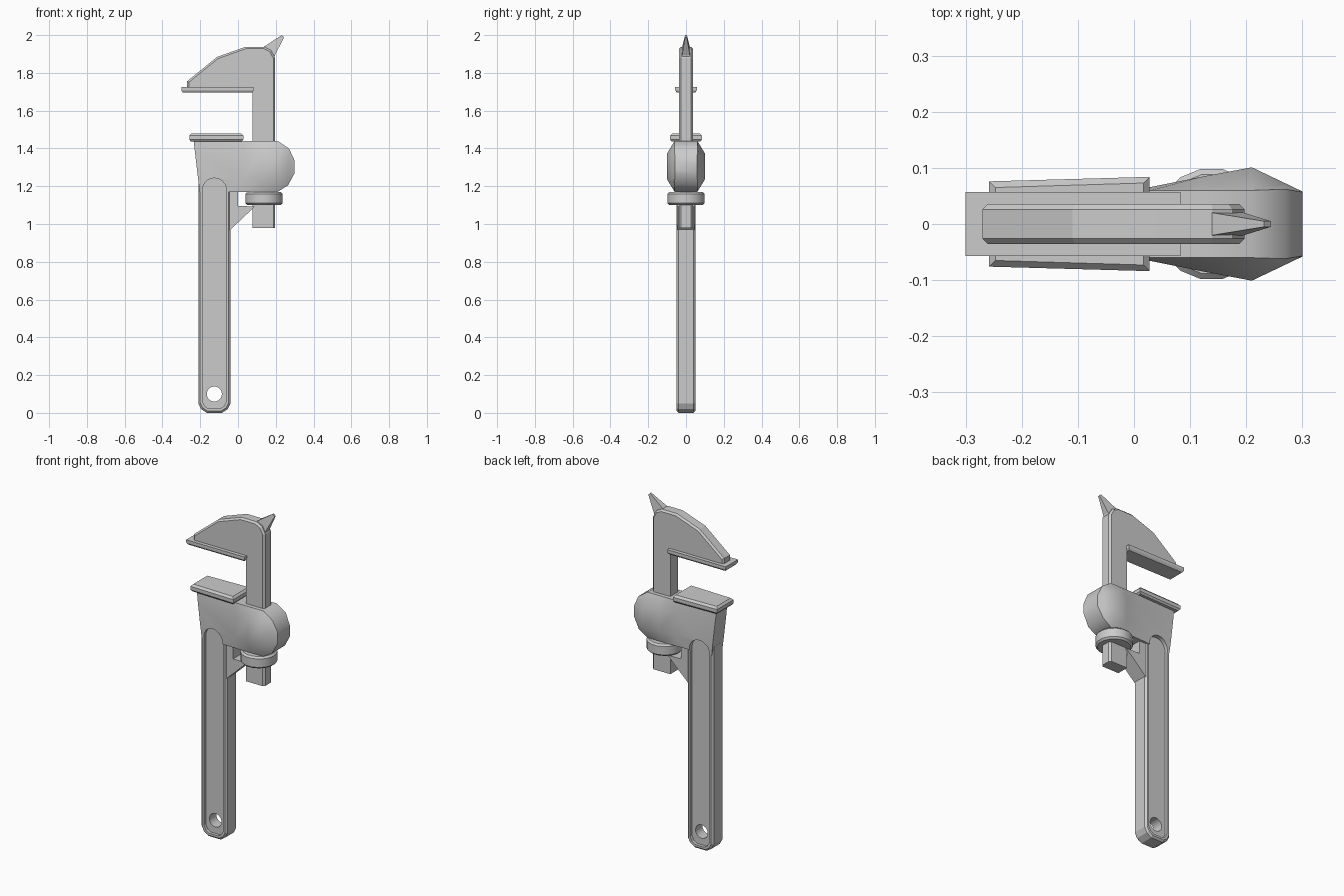
import bpy, bmesh, math
from mathutils import Matrix

if "Cube" in bpy.data.objects:
    bpy.data.objects.remove(bpy.data.objects["Cube"])


def finish(name, bm, smooth=False):
    bmesh.ops.recalc_face_normals(bm, faces=bm.faces[:])
    me = bpy.data.meshes.new(name)
    bm.to_mesh(me)
    bm.free()
    ob = bpy.data.objects.new(name, me)
    bpy.context.collection.objects.link(ob)
    return ob


def prism(name, outline, y0, y1, chamfer=0, keep=lambda c: True):
    """Extrude an x/z outline along y, chamfering the rims that pass keep()."""
    bm = bmesh.new()
    a = [bm.verts.new((x, y0, z)) for x, z in outline]
    b = [bm.verts.new((x, y1, z)) for x, z in outline]
    bm.faces.new(a)
    bm.faces.new(b[::-1])
    n = len(a)
    for i in range(n):
        j = (i + 1) % n
        bm.faces.new((a[i], b[i], b[j], a[j]))
    if chamfer:
        rims = [e for e in bm.edges if abs(e.verts[0].co.y - e.verts[1].co.y) < 1e-6
                and keep((e.verts[0].co + e.verts[1].co) / 2)]
        bmesh.ops.bevel(bm, geom=rims, offset=chamfer, segments=1, affect='EDGES')
    return finish(name, bm)


def loft(name, rings):
    """Skin a list of equal-length closed rings and cap both ends."""
    bm = bmesh.new()
    vs = [[bm.verts.new(p) for p in r] for r in rings]
    n = len(vs[0])
    for r, s in zip(vs, vs[1:]):
        for i in range(n):
            j = (i + 1) % n
            bm.faces.new((r[i], r[j], s[j], s[i]))
    bm.faces.new(vs[0])
    bm.faces.new(vs[-1])
    return finish(name, bm)


def activate(ob):
    bpy.ops.object.select_all(action='DESELECT')
    ob.select_set(True)
    bpy.context.view_layer.objects.active = ob


def cut(ob, cutters):
    activate(ob)
    for c in cutters:
        m = ob.modifiers.new("cut", 'BOOLEAN')
        m.operation, m.object, m.solver = 'DIFFERENCE', c, 'EXACT'
        bpy.ops.object.modifier_apply(modifier=m.name)


def smooth(ob, deg):
    activate(ob)
    bpy.ops.object.shade_smooth_by_angle(angle=math.radians(deg))


# Handle with a chamfered, faceted foot
HX = -0.125
handle = prism("handle", [(HX + x, z) for x, z in (
    (-.085, 1.22), (-.085, .05), (-.07, .02), (-.04, 0), (.04, 0),
    (.07, .02), (.085, .05), (.085, 1.22))], -.05, .05, .01)

# Main body, flat on the left and swelling to a bulge on the right
rings = []
for xt, xb, zt, zb, we, wm in (
        (-.235, -.203, 1.44, 1.17, .050, .052),
        (.03, .03, 1.44, 1.17, .060, .066),
        (.12, .12, 1.44, 1.17, .060, .084),
        (.21, .21, 1.44, 1.17, .060, .101),
        (.27, .265, 1.40, 1.205, .062, .073),
        (.30, .30, 1.335, 1.27, .057, .058)):
    half = []
    for f, w in ((0, we), (.25, wm), (.75, wm), (1, we)):
        half.append((xt + (xb - xt) * f, w, zt + (zb - zt) * f))
    rings.append(half + [(x, -y, z) for x, y, z in reversed(half)])
body = loft("body", rings)

# Long round-topped recess on both faces, plus the hanging hole
R = .063
slot = [(HX + R * math.cos(math.pi * i / 12), 1.18 + R * math.sin(math.pi * i / 12))
        for i in range(13)]
slot += [(HX + x, z) for x, z in ((-R, .06), (-.05, .035), (-.03, .022),
                                 (.03, .022), (.05, .035), (R, .06))]
recesses = [prism("recess_cutter", slot, s * .032, s * .15) for s in (-1, 1)]
hole = prism("hole_cutter", [(HX + .04 * math.cos(math.tau * i / 20),
                              .10 + .04 * math.sin(math.tau * i / 20))
                             for i in range(20)], -.1, .1)
cut(handle, recesses + [hole])
cut(body, recesses)
for c in recesses + [hole]:
    bpy.data.objects.remove(c)
smooth(body, 36)

# Sloping brace between the handle and the adjusting nut
prism("brace", [(-.06, .955), (-.04, .97), (.09, 1.093), (.0, 1.095),
                (.0, 1.19), (-.06, 1.19)], -.045, .045)

# Hook jaw with its long shank, chamfered along the outer edge
prism("hook_jaw", [(.078, .98), (.197, .98), (.197, 1.88), (.175, 1.92),
                   (.14, 1.938), (.04, 1.938), (-.11, 1.885), (-.27, 1.755),
                   (-.27, 1.72), (.078, 1.72)], -.036, .036, .01,
      lambda c: c.z > 1 and (c.x > .09 or c.z > 1.73))

# Spike on the top corner of the hook
loft("spike", [[(x0, -w, z0), (x1, -w, z1), (x1, w, z1), (x0, w, z0)]
               for x0, z0, x1, z1, w in ((.13, 1.925, .19, 1.87, .022),
                                         (.14, 1.94, .196, 1.895, .02),
                                         (.232, 2.0, .244, 1.988, .005))])

# Jaw plates: a wide outline stepping in to a chamfered face
def plate(name, x0, x1, w0, w1, levels):
    loft(name, [[(x0 + i, -w0 + i, z), (x1 - i, -w1 + i, z),
                 (x1 - i, w1 - i, z), (x0 + i, w0 - i, z)] for z, i in levels])


plate("upper_jaw_plate", -.30, .083, .057, .057,
      ((1.725, 0), (1.708, 0), (1.696, .008)))
plate("lower_jaw_plate", -.258, .028, .076, .084,
      ((1.437, .008), (1.447, 0), (1.468, 0), (1.48, .011)))

# Adjusting nut around the shank
bm = bmesh.new()
bmesh.ops.create_cone(bm, cap_ends=True, segments=16, radius1=.1, radius2=.1, depth=.07,
                      matrix=Matrix.Translation((.138, 0, 1.135))
                      @ Matrix.Rotation(math.pi / 16, 4, 'Z'))
rim = [e for e in bm.edges if abs(e.verts[0].co.z - e.verts[1].co.z) < 1e-6]
bmesh.ops.bevel(bm, geom=rim, offset=.01, segments=1, affect='EDGES')
smooth(finish("adjusting_nut", bm), 35)
